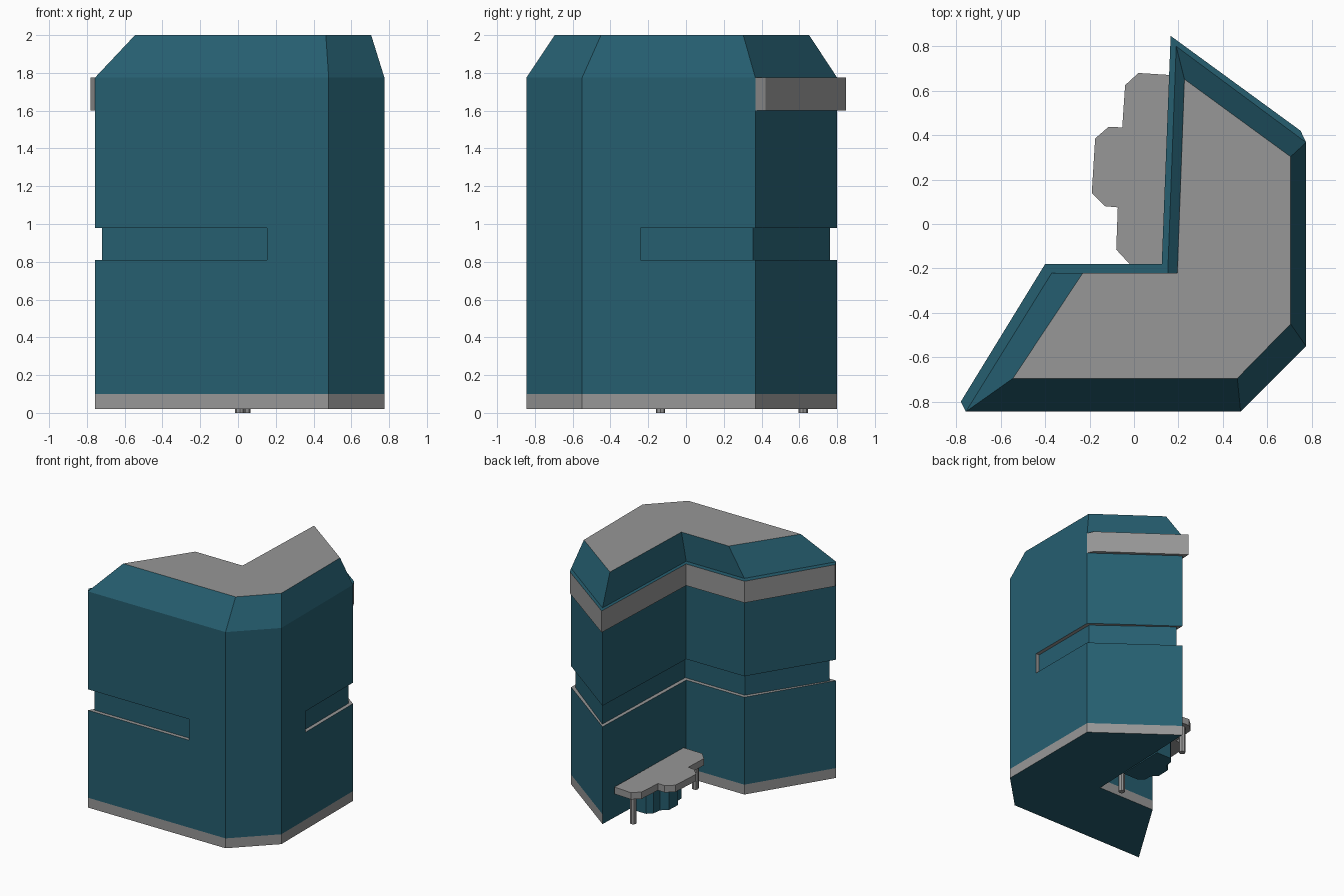
import bpy, bmesh, math

if "Cube" in bpy.data.objects:
    bpy.data.objects.remove(bpy.data.objects["Cube"])


def material(name, rgb):
    m = bpy.data.materials.new(name)
    m.diffuse_color = (*rgb, 1)
    m.use_nodes = True
    m.node_tree.nodes["Principled BSDF"].inputs["Base Color"].default_value = m.diffuse_color
    return m


TEAL, GRAY = 0, 1
mats = [material("teal wall", (0.019, 0.113, 0.163)), material("grey concrete", (0.31, 0.31, 0.31))]


def loft(name, rings, sides, bottom, top, special=None):
    """Stack of outlines (z, points), with one material per layer and one for each cap."""
    bm = bmesh.new()
    loops = [[bm.verts.new((x, y, z)) for x, y in pts] for z, pts in rings]
    n = len(loops[0])
    for k in range(len(loops) - 1):
        a, b = loops[k], loops[k + 1]
        for i in range(n):
            j = (i + 1) % n
            f = bm.faces.new((a[i], a[j], b[j], b[i]))
            f.material_index = (special or {}).get((k, i), sides[k])
    bm.faces.new(loops[0][::-1]).material_index = bottom
    bm.faces.new(loops[-1]).material_index = top
    bmesh.ops.recalc_face_normals(bm, faces=bm.faces)
    me = bpy.data.meshes.new(name)
    bm.to_mesh(me)
    bm.free()
    for m in mats:
        me.materials.append(m)
    ob = bpy.data.objects.new(name, me)
    bpy.context.collection.objects.link(ob)
    return ob


# Outlines, counter-clockwise from the right front chamfer
body = [(0.48, -0.845), (0.775, -0.55), (0.775, 0.367), (0.19, 0.80),
        (0.152, -0.22), (-0.37, -0.22), (-0.757, -0.845)]
roof = [(0.465, -0.695), (0.705, -0.45), (0.705, 0.303), (0.227, 0.652),
        (0.195, -0.22), (-0.23, -0.22), (-0.545, -0.695)]
# Recessed outline of the window strip; full size only at the front right
strip = [(0.153, -0.845), (0.48, -0.845), (0.775, -0.55), (0.775, -0.24), (0.745, -0.24),
         (0.745, 0.355), (0.217, 0.763), (0.182, -0.25), (-0.353, -0.25), (-0.72, -0.815),
         (0.153, -0.815)]

# Tower: plinth and lower storey, window strip, upper storey with sloped roof
loft("lower_storey", [(0.02, body), (0.1, body), (0.81, body)], [GRAY, TEAL], TEAL, GRAY,
     {(0, 3): TEAL})
loft("window_strip", [(0.81, strip), (0.98, strip)], [TEAL], TEAL, TEAL,
     {(0, 3): GRAY, (0, 10): GRAY})
loft("upper_storey_and_roof", [(0.98, body), (1.775, body), (2.0, roof)], [TEAL, TEAL], GRAY, GRAY)

# Projecting band on the back and inner sides
band = [(0.775, 0.367), (0.75, 0.42), (0.165, 0.847), (0.125, -0.18), (-0.40, -0.18),
        (-0.78, -0.80), (-0.757, -0.845), (-0.37, -0.22), (0.152, -0.22), (0.19, 0.80)]
loft("cornice_band", [(1.6, band), (1.775, band)], [GRAY], GRAY, TEAL)

# Low landing with a stepped edge beside the inner wall
deck = [(0.175, 0.67), (0.02, 0.68), (-0.04, 0.625), (-0.053, 0.435), (-0.115, 0.437),
        (-0.175, 0.385), (-0.19, 0.14), (-0.13, 0.08), (-0.073, 0.075), (-0.08, -0.115),
        (-0.02, -0.18), (0.15, -0.185)]
loft("landing_deck", [(0.22, deck), (0.275, deck)], [GRAY], GRAY, GRAY)

# Block holding up the landing
block = [(0.165, 0.47), (0.03, 0.47), (-0.01, 0.43), (-0.02, 0.36), (-0.07, 0.32),
         (-0.075, 0.21), (-0.03, 0.16), (-0.03, 0.10), (0.02, 0.06), (0.155, 0.06)]
loft("landing_support", [(0.02, block), (0.22, block)], [TEAL], TEAL, TEAL)

# Posts under the landing
for i, (px, py) in enumerate([(0.04, 0.62), (0.01, -0.135)]):
    ring = [(px + 0.025 * math.cos(a * math.tau / 8), py + 0.025 * math.sin(a * math.tau / 8))
            for a in range(8)]
    loft("landing_post_%d" % (i + 1), [(0, ring), (0.22, ring)], [GRAY], GRAY, GRAY)
